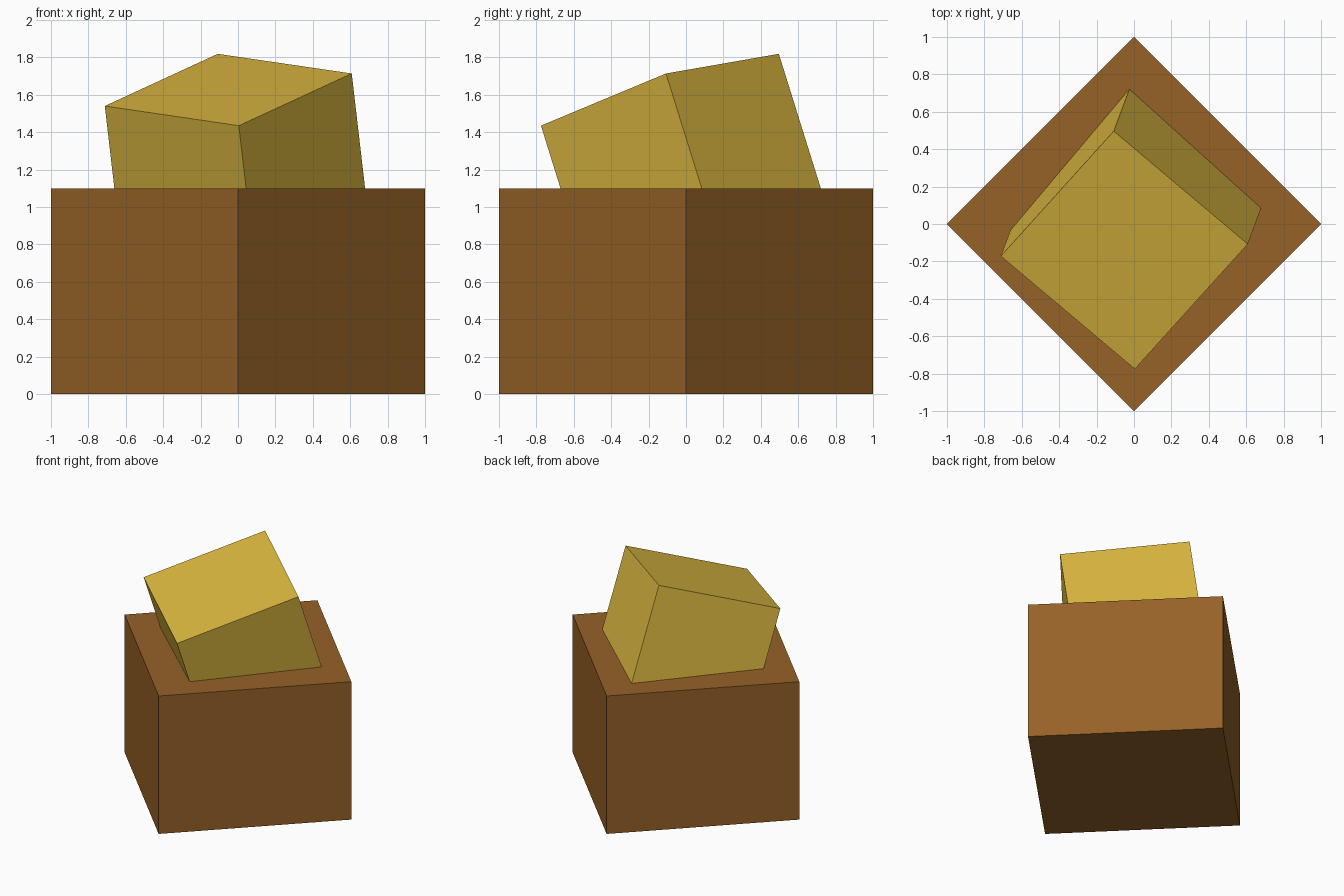
import bpy
from math import radians, sqrt

if "Cube" in bpy.data.objects:
    bpy.data.objects.remove(bpy.data.objects["Cube"], do_unlink=True)


def flat_colour(name, rgb):
    linear = [((c / 255 + 0.055) / 1.055) ** 2.4 for c in rgb]
    mat = bpy.data.materials.new(name)
    mat.use_nodes = True
    mat.diffuse_color = (*linear, 1)
    mat.node_tree.nodes["Principled BSDF"].inputs["Base Color"].default_value = (*linear, 1)
    return mat


def box(name, size, centre, angles, mat):
    bpy.ops.mesh.primitive_cube_add(size=1, location=centre,
                                    rotation=[radians(a) for a in angles])
    obj = bpy.context.object
    obj.name = obj.data.name = name
    obj.scale = size
    bpy.ops.object.transform_apply(location=False, rotation=False, scale=True)
    obj.data.materials.append(mat)
    return obj


side = sqrt(2)

# Base block, turned so a corner faces the front
box("base_block", (side, side, 1.1), (0, 0, 0.55), (0, 0, 45),
    flat_colour("brown", (150, 98, 39)))

# Tilted cube sunk into the top of the base
cube_side = side * 2 / 3
box("tilted_cube", (cube_side, cube_side, cube_side), (0, 0, 1.18), (6.7, -17.2, 47.9),
    flat_colour("gold", (220, 184, 64)))
